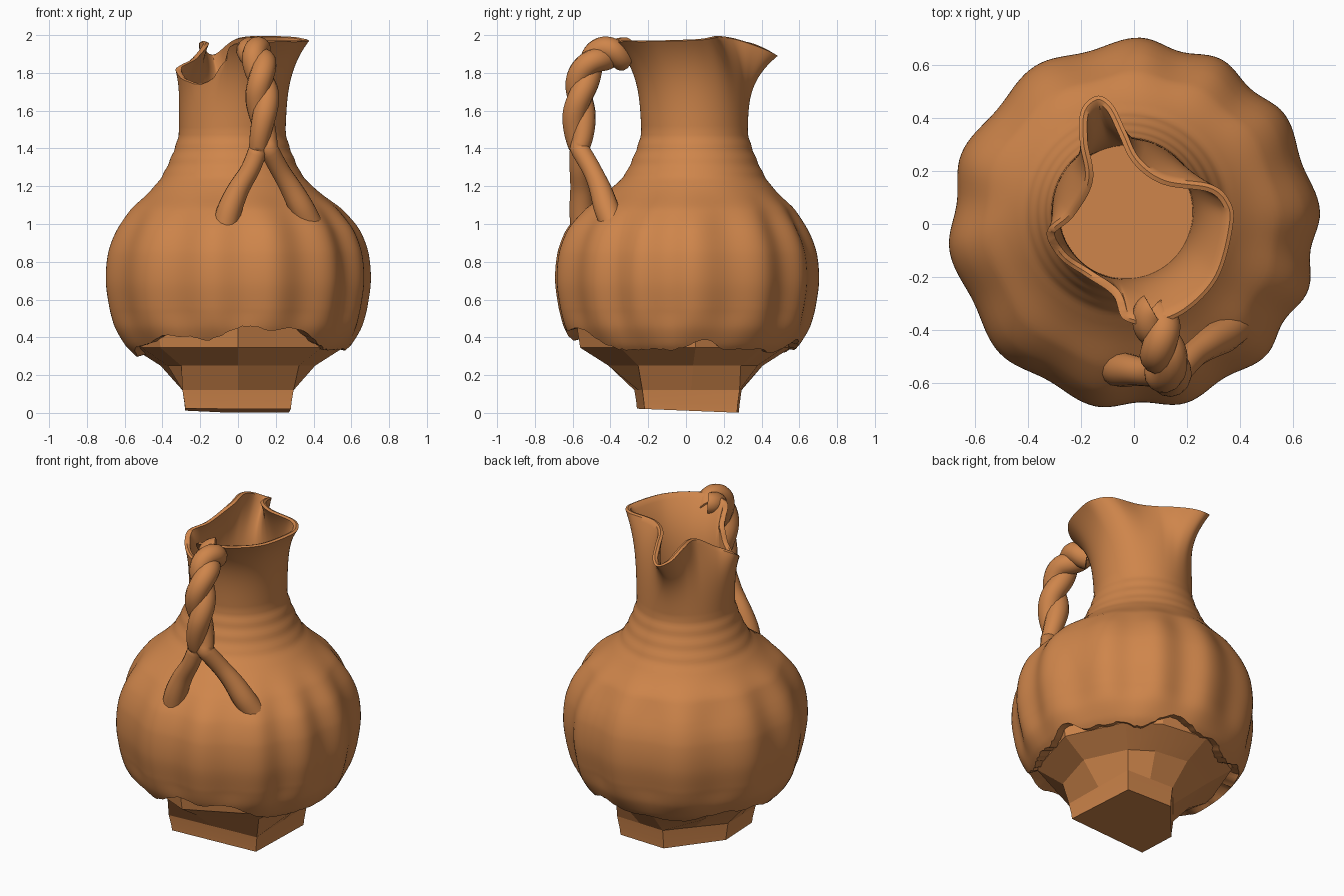
import bpy, bmesh, math, random
from mathutils import Vector

if "Cube" in bpy.data.objects:
    bpy.data.objects.remove(bpy.data.objects["Cube"])

random.seed(4)
COLS = 180
CX, CY = -0.03, 0.045            # the neck leans off the body axis

clay = bpy.data.materials.new("clay")
clay.diffuse_color = (0.62, 0.235, 0.07, 1)
clay.use_nodes = True
clay.node_tree.nodes["Principled BSDF"].inputs["Base Color"].default_value = clay.diffuse_color


def catmull(a, b, c, d, t):
    return 0.5 * (2 * b + (c - a) * t + (2 * a - 5 * b + 4 * c - d) * t * t
                  + (3 * b - a - 3 * c + d) * t ** 3)


def along(pts, s):
    """Smooth point at s (0..1) on an open path of vectors."""
    n = len(pts) - 1
    i = min(int(s * n), n - 1)
    g = lambda k: pts[max(0, min(n, k))]
    return catmull(g(i - 1), g(i), g(i + 1), g(i + 2), s * n - i)


def profile(pts, z):
    """Radius at height z, eased through (z, r) points."""
    n = len(pts) - 1
    i = max(k for k in range(n) if pts[k][0] <= z or k == 0)
    t = max(0, min(1, (z - pts[i][0]) / (pts[i + 1][0] - pts[i][0])))
    g = lambda k: pts[max(0, min(n, k))][1]
    return catmull(g(i - 1), g(i), g(i + 1), g(i + 2), t)


def finish(ob, angle=40):
    ob.data.materials.append(clay)
    bpy.ops.object.select_all(action='DESELECT')
    ob.select_set(True)
    bpy.context.view_layer.objects.active = ob
    bpy.ops.object.shade_smooth_by_angle(angle=math.radians(angle))


def loft(name, rings, angle=40):
    """Closed skin between rings, listed from bottom to top."""
    bm = bmesh.new()
    vs = [[bm.verts.new(p) for p in ring] for ring in rings]
    n = len(vs[0])
    for a, b in zip(vs, vs[1:]):
        for i in range(n):
            j = (i + 1) % n
            bm.faces.new((a[i], a[j], b[j], b[i]))
    bm.faces.new(vs[0][::-1])
    bm.faces.new(vs[-1])
    me = bpy.data.meshes.new(name)
    bm.to_mesh(me)
    bm.free()
    ob = bpy.data.objects.new(name, me)
    bpy.context.collection.objects.link(ob)
    finish(ob, angle)


def smooth(a, b, x):
    t = max(0, min(1, (x - a) / (b - a)))
    return t * t * (3 - 2 * t)


# Lobed body: crest directions in degrees
CRESTS = [4, 36, 62, 88, 122, 158, 188, 224, 258, 286, 315, 339, 364]
BODY = [(0.28, 0.53), (0.36, 0.60), (0.45, 0.655), (0.55, 0.685), (0.7, 0.705), (0.85, 0.692),
        (0.97, 0.645), (1.08, 0.56), (1.17, 0.45), (1.25, 0.375), (1.35, 0.325),
        (1.45, 0.29), (1.55, 0.275)]


def groove(deg):
    d = (deg - 4) % 360 + 4
    for a, b in zip(CRESTS, CRESTS[1:]):
        if a <= d <= b:
            return 0.5 - 0.5 * math.cos(2 * math.pi * (d - a) / (b - a))
    return 0


noise = [random.uniform(-1, 1) for _ in range(COLS)]
jag = [sum(noise[(i + k) % COLS] for k in range(5)) / 5 for i in range(COLS)]


def broken_edge(i):
    """Height of the broken lower edge of the body."""
    a = 2 * math.pi * i / COLS
    front = max(0, -math.sin(a)) ** 4
    return 0.345 + 0.10 * front + 0.025 * math.sin(5 * a + 1) + 0.012 * math.sin(11 * a) + 0.025 * jag[i]


def body_point(i, z):
    deg = 360 * i / COLS
    a = math.radians(deg)
    depth = 0.03 * smooth(0.3, 0.55, z) * (1 - smooth(0.95, 1.2, z))
    r = profile(BODY, z) - depth * groove(deg)
    r += 0.0018 * math.sin(z * 85) * smooth(1.15, 1.25, z)
    k = smooth(0.95, 1.3, z)
    return Vector((CX * k + r * math.cos(a), CY * k + r * math.sin(a), z))


# Neck flaring to a pinched, chipped rim: (direction, x, y, z)
RIM = [(0, .375, .0, 1.97), (20, .36, .09, 1.975), (36, .29, .15, 1.985), (58, .12, .178, 1.99),
       (76, .02, .25, 1.98), (86, -.03, .35, 1.95), (95, -.08, .45, 1.91), (105, -.14, .485, 1.89),
       (115, -.20, .43, 1.92), (127, -.205, .31, 1.96), (143, -.185, .17, 1.95),
       (165, -.25, .05, 1.87), (192, -.33, -.03, 1.82), (212, -.28, -.13, 1.77),
       (230, -.18, -.20, 1.74), (250, -.08, -.27, 1.85), (268, -.04, -.36, 1.94),
       (285, .07, -.38, 1.96), (305, .20, -.33, 1.965), (332, .32, -.20, 1.965)]
NECK_Z = 1.5


def rim_point(i):
    deg = 360 * i / COLS
    n = len(RIM)
    k = max(j for j in range(n) if RIM[j][0] <= deg)
    end = RIM[k + 1][0] if k + 1 < n else 360
    t = (deg - RIM[k][0]) / (end - RIM[k][0])
    p = catmull(*[Vector(RIM[(k + o) % n][1:]) for o in (-1, 0, 1, 2)], t)
    if 200 < deg < 265:
        p.z += 0.02 * jag[i]
    return p


def neck_ring(t):
    ring = []
    for i in range(COLS):
        a, b = body_point(i, NECK_Z), rim_point(i)
        z = a.z + (b.z - a.z) * t
        p = a.lerp(b, 0.85 * t ** 3.2 + 0.15 * t)
        ring.append(Vector((p.x, p.y, z + 0.0)))
    return ring


def inset(ring, d):
    """Move a ring inward in plan to give the wall thickness."""
    out = []
    for i, p in enumerate(ring):
        tan = ring[(i + 2) % COLS] - ring[i - 2]
        out.append(p + Vector((-tan.y, tan.x, 0)).normalized() * d)
    return out


ROWS = 80
edge = [broken_edge(i) for i in range(COLS)]
rings = [[(0.8 * p.x, 0.8 * p.y, p.z + 0.03) for p in (body_point(i, edge[i]) for i in range(COLS))]]
for k in range(ROWS + 1):
    rings.append([body_point(i, edge[i] + (NECK_Z - edge[i]) * k / ROWS) for i in range(COLS)])
rings += [neck_ring(k / 24) for k in range(1, 25)]
rings.append([p + Vector((0, 0, 0.006)) for p in inset(neck_ring(1), 0.014)])
rings += [inset(neck_ring(k / 24), 0.03) for k in range(24, -1, -1)]
loft("body_neck_and_rim", rings)

# Rough faceted foot: five corners, with edge midpoints
corners = [Vector(c) for c in ((0.28, -0.22), (0.27, 0.27), (-0.04, 0.28), (-0.28, 0.0), (-0.28, -0.26))]
base = []
for a, b in zip(corners, corners[1:] + corners[:1]):
    base += [a, (a + b) / 2]
foot = [[(p.x, p.y, 0.012 - 0.04 * p.y) for p in base],
        [(p.x * 1.01, p.y * 1.01, 0.045 - 0.03 * p.y) for p in base],
        [(p.x * 1.05, p.y * 1.05, 0.12) for p in base]]
for r, z in ((0.41, 0.25), (0.56, 0.345), (0.58, 0.47)):
    foot.append([(*(p.normalized() * r), z) for p in base])
loft("foot", foot, 15)

# Twisted handle: two strands that split into two legs on the shoulder
PATH = [Vector(p) for p in ((0.07, -0.33, 1.90), (0.09, -0.40, 1.91), (0.11, -0.49, 1.87),
                            (0.125, -0.55, 1.75), (0.13, -0.565, 1.6), (0.135, -0.565, 1.40))]
LEGS = {1: ((0.22, -0.50, 1.29), (0.28, -0.455, 1.19), (0.34, -0.42, 1.08), (0.39, -0.38, 0.98)),
        -1: ((0.065, -0.565, 1.29), (0.0, -0.555, 1.18), (-0.05, -0.55, 1.06), (-0.08, -0.54, 0.93))}
STEPS = 60
for side, label in ((1, "handle_strand_right"), (-1, "handle_strand_left")):
    pts = []
    for k in range(STEPS + 1):
        s = k / STEPS
        tan = (along(PATH, min(1, s + 0.01)) - along(PATH, max(0, s - 0.01))).normalized()
        across = Vector((1, 0, 0))
        out = tan.cross(across).normalized()
        a = 2 * math.pi * 1.75 * (s - 1)
        pts.append(along(PATH, s) + side * 0.026 * (across * math.cos(a) + out * math.sin(a)))
    leg = [pts[-1]] + [Vector(p) for p in LEGS[side]]
    pts += [along(leg, k / 20) for k in range(1, 21)]
    cu = bpy.data.curves.new(label, 'CURVE')
    cu.dimensions = '3D'
    cu.bevel_depth = 0.064
    cu.bevel_resolution = 5
    cu.use_fill_caps = True
    sp = cu.splines.new('POLY')
    sp.points.add(len(pts) - 1)
    for k, (q, p) in enumerate(zip(sp.points, pts)):
        q.co = (*p, 1)
        q.radius = 1 - 0.2 * smooth(STEPS - 12, STEPS, k) + 0.25 * smooth(STEPS + 5, STEPS + 16, k)
    ob = bpy.data.objects.new(label, cu)
    bpy.context.collection.objects.link(ob)
    bpy.ops.object.select_all(action='DESELECT')
    ob.select_set(True)
    bpy.context.view_layer.objects.active = ob
    bpy.ops.object.convert(target='MESH')
    finish(bpy.context.view_layer.objects.active, 60)
